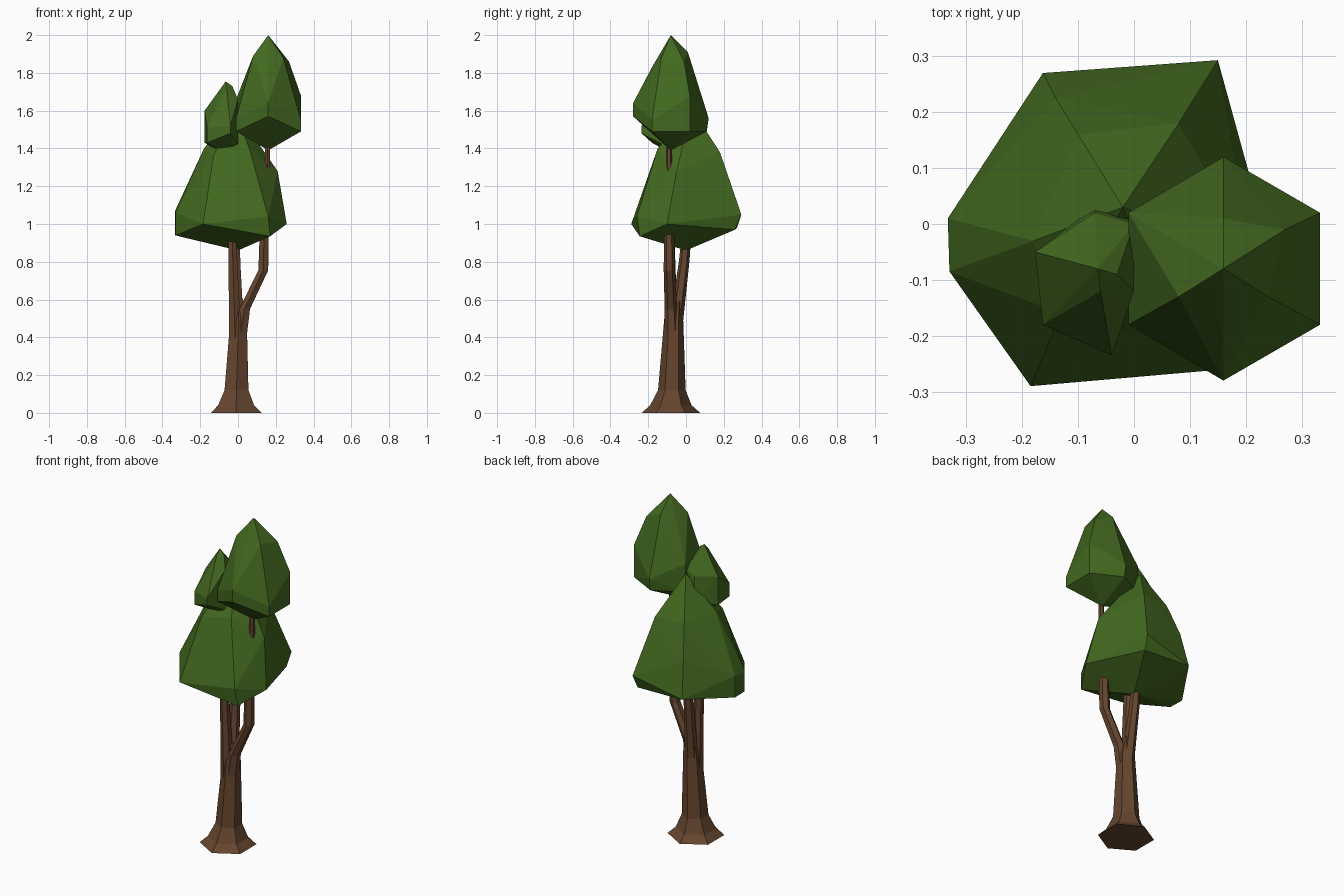
import bpy, bmesh, math


def material(name, rgb):
    m = bpy.data.materials.new(name)
    m.diffuse_color = (*rgb, 1)
    return m


bark = material("bark", (0.13, 0.06, 0.028))
leaf = material("leaf", (0.055, 0.14, 0.014))


def finish(name, bm, mat):
    bmesh.ops.recalc_face_normals(bm, faces=bm.faces[:])
    me = bpy.data.meshes.new(name)
    bm.to_mesh(me)
    bm.free()
    me.materials.append(mat)
    bpy.context.collection.objects.link(bpy.data.objects.new(name, me))


def stem(name, rings, sides=6):
    """Loft level polygon rings given as (x, y, z, radius)."""
    bm = bmesh.new()
    loops = []
    for x, y, z, r in rings:
        angles = [math.pi / 2 + math.tau * i / sides for i in range(sides)]
        loops.append([bm.verts.new((x + r * math.cos(a), y + r * math.sin(a), z))
                      for a in angles])
    for a, b in zip(loops, loops[1:]):
        for i in range(sides):
            j = (i + 1) % sides
            bm.faces.new((a[i], a[j], b[j], b[i]))
    bm.faces.new(loops[0][::-1])
    bm.faces.new(loops[-1])
    finish(name, bm, bark)


def canopy(name, points):
    """Faceted foliage clump: convex hull of its corner points."""
    bm = bmesh.new()
    for p in points:
        bm.verts.new(p)
    res = bmesh.ops.convex_hull(bm, input=bm.verts[:])
    loose = {v for v in res["geom_interior"] + res["geom_unused"]
             if isinstance(v, bmesh.types.BMVert)}
    bmesh.ops.delete(bm, geom=list(loose), context='VERTS')
    finish(name, bm, leaf)


# Trunk with flared foot, and its three stems
stem("trunk", [(-0.01, -0.08, 0, 0.155), (-0.01, -0.08, 0.04, 0.11),
               (-0.008, -0.075, 0.12, 0.073), (0.003, -0.065, 0.50, 0.050),
               (0.0, -0.05, 0.60, 0.030)])
stem("back_stem", [(0.0, -0.055, 0.45, 0.036), (-0.012, -0.01, 0.80, 0.028),
                   (-0.012, 0.008, 1.0, 0.024)])
stem("left_stem", [(-0.012, -0.075, 0.2, 0.045), (-0.018, -0.08, 0.5, 0.034),
                   (-0.03, -0.085, 0.9, 0.025), (-0.06, -0.09, 1.45, 0.016)])
stem("right_stem", [(0.015, -0.075, 0.42, 0.038), (0.035, -0.08, 0.55, 0.033),
                    (0.134, -0.088, 0.755, 0.030), (0.138, -0.09, 0.95, 0.027),
                    (0.155, -0.09, 1.3, 0.016), (0.158, -0.09, 1.45, 0.014)])

# Large lower foliage
canopy("lower_canopy", [
    (0, 0, 0.86), (-0.333, 0.01, 0.94), (-0.333, 0.01, 1.07),
    (-0.33, -0.085, 0.94), (-0.33, -0.085, 1.06), (-0.185, -0.29, 1.0),
    (0.17, -0.245, 0.935), (0.16, -0.26, 1.04), (0.258, -0.1, 1.0),
    (0.15, 0.293, 1.05), (0.14, 0.26, 0.97), (-0.163, 0.27, 0.98),
    (-0.14, 0.225, 1.19), (0.08, 0.18, 1.38), (-0.10, 0.16, 1.38),
    (-0.18, -0.03, 1.40), (0.06, -0.15, 1.40), (-0.13, -0.16, 1.36),
    (0.21, -0.05, 1.28), (-0.02, 0.03, 1.61)])

# Tall upper foliage
canopy("top_canopy", [
    (0.16, -0.08, 1.39), (0.16, -0.28, 1.57), (0.16, -0.28, 1.64),
    (0.333, -0.18, 1.49), (0.333, -0.18, 1.55), (0.333, 0.02, 1.49),
    (0.333, 0.02, 1.68), (0.16, 0.11, 1.49), (0.16, 0.12, 1.56),
    (-0.01, 0.02, 1.49), (-0.01, 0.02, 1.66), (-0.01, -0.18, 1.49),
    (-0.01, -0.18, 1.56), (0.27, -0.01, 1.86), (0.24, -0.13, 1.88),
    (0.08, -0.13, 1.89), (0.16, -0.18, 1.83), (0.16, 0.01, 1.91),
    (0.16, -0.08, 2.0)])

# Small side foliage
canopy("small_canopy", [
    (-0.09, -0.09, 1.38), (-0.02, -0.10, 1.39), (-0.177, -0.05, 1.43),
    (-0.177, -0.05, 1.60), (-0.163, -0.18, 1.43), (-0.163, -0.18, 1.51),
    (-0.04, -0.235, 1.48), (-0.04, -0.235, 1.52), (0, -0.12, 1.42),
    (0, -0.12, 1.66), (-0.07, 0.03, 1.45), (-0.07, 0.02, 1.60),
    (0, 0.02, 1.50), (0, 0, 1.62), (-0.065, -0.08, 1.755),
    (-0.03, -0.09, 1.73), (-0.06, -0.12, 1.72)])
